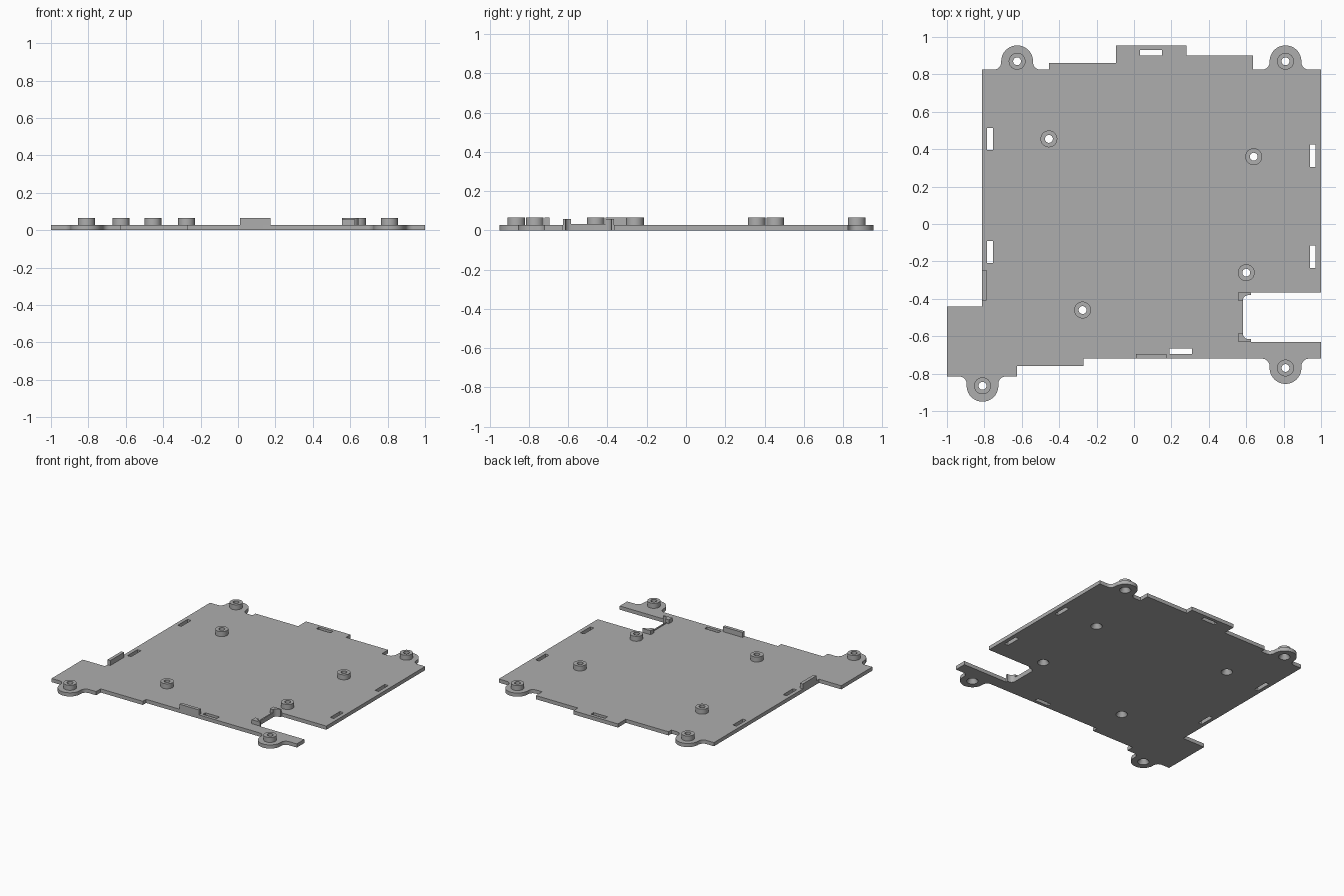
import bpy
import bmesh
from math import cos, sin, pi

cube = bpy.data.objects.get("Cube")
if cube:
    bpy.data.objects.remove(cube)

PLATE, TOP = 0.028, 0.066       # plate thickness, boss and tab height
LOBE, FILLET = 0.085, 0.04      # ear radius and its flare

grey = bpy.data.materials.new("plain grey")
grey.use_nodes = True
grey.diffuse_color = (0.42, 0.42, 0.42, 1)
grey.node_tree.nodes["Principled BSDF"].inputs["Base Color"].default_value = grey.diffuse_color


def finish(name, bm):
    bmesh.ops.recalc_face_normals(bm, faces=bm.faces)
    mesh = bpy.data.meshes.new(name)
    bm.to_mesh(mesh)
    bm.free()
    mesh.materials.append(grey)
    obj = bpy.data.objects.new(name, mesh)
    bpy.context.collection.objects.link(obj)
    return obj


def add_prism(bm, points, z0, z1):
    face = bm.faces.new([bm.verts.new((x, y, z0)) for x, y in points])
    top = bmesh.ops.extrude_face_region(bm, geom=[face])["geom"]
    for v in top:
        if isinstance(v, bmesh.types.BMVert):
            v.co.z = z1


def add_box(bm, x0, x1, y0, y1, z0, z1):
    add_prism(bm, [(x0, y0), (x1, y0), (x1, y1), (x0, y1)], z0, z1)


def add_lathe(bm, cx, cy, profile, n=32):
    """Closed solid of revolution from (radius, height) pairs."""
    rings = [[bm.verts.new((cx + r * cos(2 * pi * i / n), cy + r * sin(2 * pi * i / n), z))
              for i in range(n)] for r, z in profile]
    for a, b in zip(rings, rings[1:]):
        for i in range(n):
            j = (i + 1) % n
            bm.faces.new((a[i], a[j], b[j], b[i]))
    bm.faces.new(rings[0][::-1])
    bm.faces.new(rings[-1])


def arc(cx, cy, r, a0, a1, n):
    return [(cx + r * cos(a0 + (a1 - a0) * i / n), cy + r * sin(a0 + (a1 - a0) * i / n))
            for i in range(n + 1)]


def ear(cx, cy, edge, side):
    """Rounded ear with flared roots; side is 1 at the back, -1 at the front."""
    reach = LOBE + FILLET
    base = edge + side * FILLET
    pts = arc(reach, 0, FILLET, 1.5 * pi, pi, 6)
    flare = [(x, base + side * y) for x, y in pts]
    dome = [(x, cy + side * y) for x, y in arc(0, 0, LOBE, 0, pi, 20)]
    loop = flare + dome + [(-x, y) for x, y in reversed(flare)]
    loop = [(cx + x, y) for x, y in loop]
    return loop if side > 0 else loop[::-1]


# Outline, counter-clockwise from the front right corner of the left wing
back_left, back_right = (-0.625, 0.87), (0.81, 0.87)
front_left, front_right = (-0.81, -0.865), (0.81, -0.77)
outline = [(-1, -0.815)] + ear(*front_left, -0.815, -1)
outline += [(-0.625, -0.815), (-0.625, -0.76), (-0.27, -0.76), (-0.27, -0.72)]
outline += ear(*front_right, -0.72, -1)
outline += [(1, -0.72), (1, -0.63), (0.625, -0.63), (0.625, -0.615)]
outline += arc(0.612, -0.585, 0.03, 1.5 * pi, pi, 5)
outline += arc(0.612, -0.41, 0.03, pi, 0.5 * pi, 5)
outline += [(0.625, -0.38), (0.625, -0.365), (1, -0.365), (1, 0.825)]
outline += ear(*back_right, 0.825, 1)
outline += [(0.635, 0.825), (0.635, 0.9), (0.28, 0.9), (0.28, 0.955),
            (-0.095, 0.955), (-0.095, 0.86), (-0.455, 0.86), (-0.455, 0.825)]
outline += ear(*back_left, 0.825, 1)
outline += [(-0.813, 0.825), (-0.813, -0.44), (-1, -0.44)]
bm = bmesh.new()
add_prism(bm, outline, 0, PLATE)
plate = finish("base_plate", bm)

# Screw bosses
holes = [back_left, back_right, front_left, front_right,
         (-0.455, 0.455), (0.64, 0.36), (0.6, -0.26), (-0.275, -0.46)]
bm = bmesh.new()
for x, y in holes:
    add_lathe(bm, x, y, [(0.045, PLATE), (0.045, TOP)])
bosses = finish("screw_bosses", bm)

# Countersunk screw holes and strap slots
bm = bmesh.new()
for x, y in holes:
    add_lathe(bm, x, y, [(0.041, -0.01), (0.04, 0), (0.021, 0.032), (0.021, 0.1)])
long, short = 0.059, 0.015
for x, y in [(-0.77, 0.455), (-0.77, -0.15), (0.955, 0.365), (0.955, -0.175)]:
    add_box(bm, x - short, x + short, y - long, y + long, -0.1, 0.1)
for x, y in [(0.09, 0.915), (0.25, -0.68)]:
    add_box(bm, x - long, x + long, y - short, y + short, -0.1, 0.1)
cutter = finish("hole_cutter", bm)
cutter.hide_render = True

for obj in (plate, bosses):
    mod = obj.modifiers.new("holes", 'BOOLEAN')
    mod.operation = 'DIFFERENCE'
    mod.solver = 'EXACT'
    mod.object = cutter
    bpy.context.view_layer.objects.active = obj
    bpy.ops.object.modifier_apply(modifier=mod.name)
bpy.data.objects.remove(cutter)

# Upright edge tabs
bm = bmesh.new()
add_box(bm, -0.813, -0.788, -0.41, -0.245, PLATE, TOP)
finish("left_edge_tab", bm)
bm = bmesh.new()
add_box(bm, 0.01, 0.175, -0.72, -0.695, PLATE, TOP)
finish("front_edge_tab", bm)

# Hooked clip posts at the two inner corners of the notch
bm = bmesh.new()
middle = -0.4975
for side in (-1, 1):
    hook = [(0.555, 0.13), (0.555, 0.088), (0.582, 0.088)]
    hook += arc(0.612, 0.0875, 0.03, pi, 0.5 * pi, 5)[1:]
    hook += [(0.625, 0.1175), (0.625, 0.13)]
    add_prism(bm, [(x, middle + side * y) for x, y in hook], PLATE, 0.058)
# Low lip joining the posts
add_box(bm, 0.572, 0.582, middle - 0.09, middle + 0.09, PLATE, 0.034)
finish("notch_clip", bm)

for obj in bpy.context.collection.objects:
    obj.select_set(obj.type == 'MESH')
bpy.context.view_layer.objects.active = plate
bpy.ops.object.shade_smooth_by_angle(angle=0.5)
